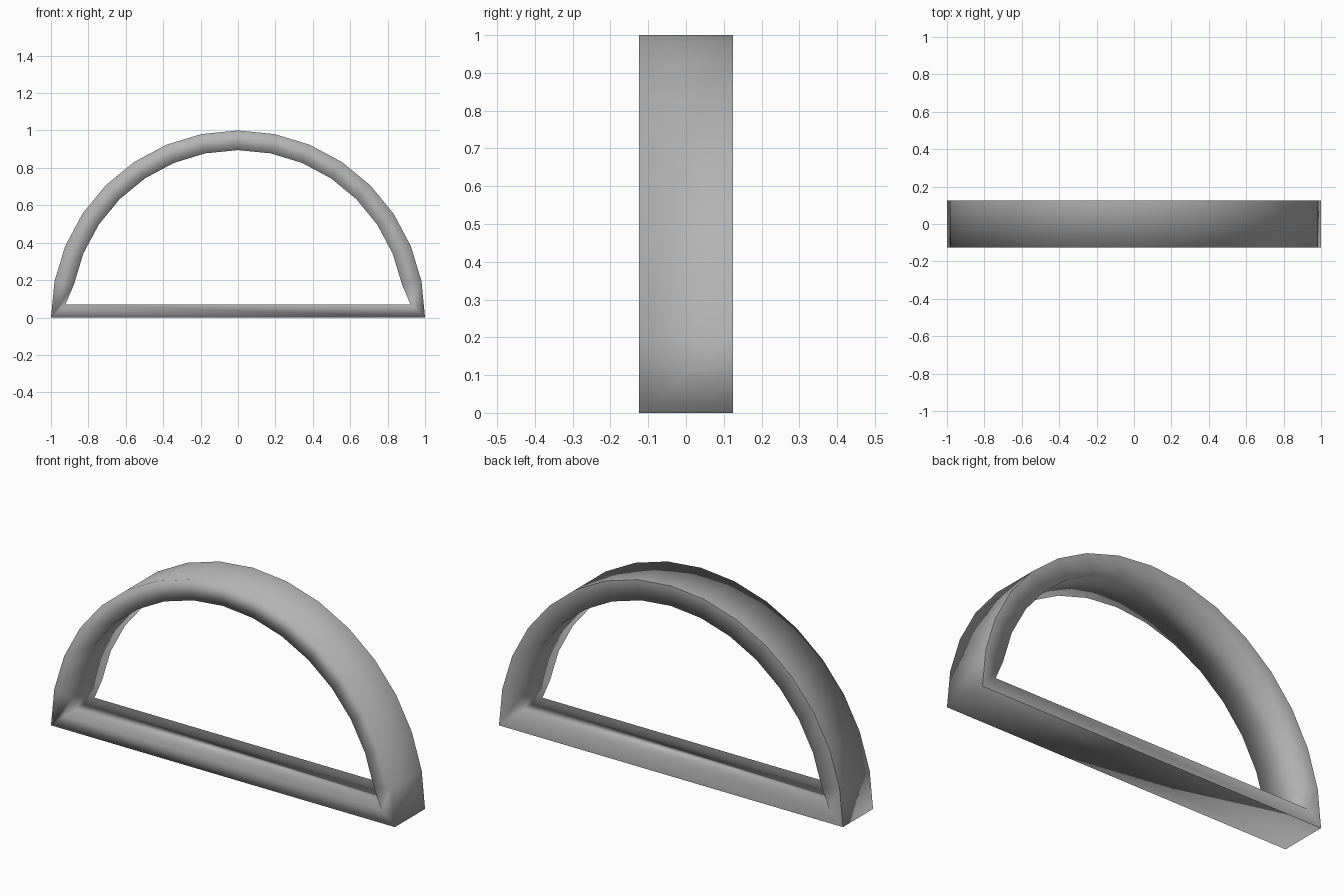
import bpy, bmesh, math
from mathutils import Vector

if "Cube" in bpy.data.objects:
    bpy.data.objects.remove(bpy.data.objects["Cube"])

SEGMENTS = 16        # facets along the half circle
HALF_DEPTH = 0.125
RIM = 0.105          # frame thickness

# Outer half-circle path, closed by the straight sill
path = [Vector((math.cos(math.pi * i / SEGMENTS), math.sin(math.pi * i / SEGMENTS)))
        for i in range(SEGMENTS + 1)]
path[-1].y = 0.0
n = len(path)


def edge_normal(a, b):
    d = (b - a).normalized()
    return Vector((d.y, -d.x))


def vertex_normal(i):
    p, q, r = path[i - 1], path[i], path[(i + 1) % n]
    return (edge_normal(p, q) + edge_normal(q, r)).normalized()


# Cross-section: (y, inward offset), with an open seam on the outer back edge
section = [(HALF_DEPTH, 0), (HALF_DEPTH, RIM), (-HALF_DEPTH, RIM),
           (-HALF_DEPTH, 0), (HALF_DEPTH, 0)]

# Sweep the section around the closed path
bm = bmesh.new()
rings = []
for i, p in enumerate(path):
    normal = vertex_normal(i)
    ring = []
    for y, inset in section:
        q = p - normal * inset
        ring.append(bm.verts.new((q.x, y, q.y)))
    rings.append(ring)

for i in range(n):
    a, b = rings[i], rings[(i + 1) % n]
    for j in range(len(section) - 1):
        bm.faces.new((a[j], b[j], b[j + 1], a[j + 1])).smooth = True
bmesh.ops.recalc_face_normals(bm, faces=bm.faces)

mesh = bpy.data.meshes.new("arched_window_frame")
bm.to_mesh(mesh)
bm.free()

# Mid-grey paint
paint = bpy.data.materials.new("grey_paint")
paint.diffuse_color = (0.45, 0.45, 0.45, 1)
paint.use_nodes = True
paint.node_tree.nodes["Principled BSDF"].inputs["Base Color"].default_value = paint.diffuse_color
mesh.materials.append(paint)
bpy.context.collection.objects.link(bpy.data.objects.new("arched_window_frame", mesh))
